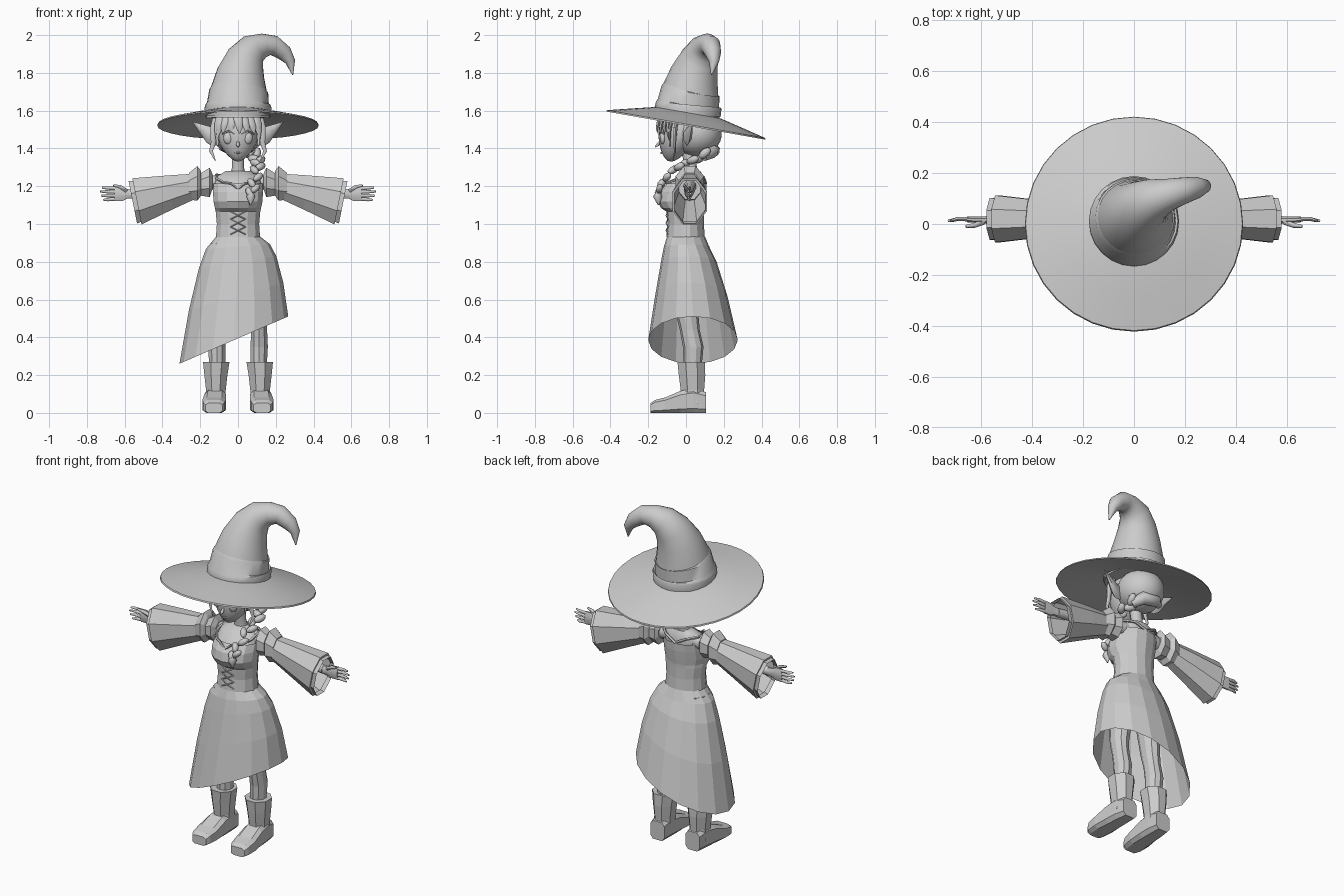
import bpy, bmesh, math
from mathutils import Vector, Matrix


def finish(name, bm, smooth=None, mirror=False):
    bmesh.ops.recalc_face_normals(bm, faces=bm.faces)
    me = bpy.data.meshes.new(name)
    bm.to_mesh(me)
    bm.free()
    ob = bpy.data.objects.new(name, me)
    bpy.context.collection.objects.link(ob)
    if mirror:
        ob.modifiers.new("mirror", 'MIRROR')
    if smooth:
        bpy.ops.object.select_all(action='DESELECT')
        ob.select_set(True)
        bpy.context.view_layer.objects.active = ob
        bpy.ops.object.shade_smooth_by_angle(angle=math.radians(smooth))
    return ob


def skin(bm, rings, caps=True):
    """Bridge rings of points with quads."""
    vs = [[bm.verts.new(p) for p in r] for r in rings]
    n = len(vs[0])
    for a, b in zip(vs, vs[1:]):
        for i in range(n):
            j = (i + 1) % n
            bm.faces.new((a[i], a[j], b[j], b[i]))
    if caps:
        bm.faces.new(vs[0])
        bm.faces.new(vs[-1])


def loft(name, rings, n=8, axis='z', caps=True, power=1, smooth=None, mirror=False):
    """Rings are (x, y, z, half width, half height[, shear])."""
    out = []
    for x, y, z, a, b, *sh in rings:
        ring = []
        for i in range(n):
            t = 2 * math.pi * (i + .5) / n
            c, s = [math.copysign(abs(v) ** power, v) / math.cos(math.pi / n) ** power
                    for v in (math.cos(t), math.sin(t))]
            off = {'z': (c * a, s * b, 0), 'y': (c * a, 0, s * b),
                   'x': ((sh[0] if sh else 0) * s * b, c * a, s * b)}[axis]
            ring.append(Vector((x, y, z)) + Vector(off))
        out.append(ring)
    bm = bmesh.new()
    skin(bm, out, caps)
    return finish(name, bm, smooth, mirror)


def tube(bm, pts, n=6, caps=True, flat=1.0):
    """Tapered tube through (x, y, z, radius) points."""
    ps = [Vector(p[:3]) for p in pts]
    rings, last, u = [], None, None
    for i, p in enumerate(ps):
        t = (ps[min(i + 1, len(ps) - 1)] - ps[max(i - 1, 0)]).normalized()
        if u is None:
            ref = Vector((1, 0, 0)) if abs(t.x) < .8 else Vector((0, 0, 1))
            u = (ref - t * ref.dot(t)).normalized()
        else:
            u = last.rotation_difference(t) @ u
        last, v, r = t, t.cross(u), pts[i][3]
        rings.append([p + u * r * math.cos(2 * math.pi * k / n)
                      + v * r * flat * math.sin(2 * math.pi * k / n) for k in range(n)])
    skin(bm, rings, caps)


def tubes(name, paths, n=6, caps=True, flat=1.0, smooth=None, mirror=False):
    bm = bmesh.new()
    for p in paths:
        tube(bm, p, n, caps, flat)
    return finish(name, bm, smooth, mirror)


def ball(bm, loc, size, rot=None, seg=12):
    m = Matrix.Translation(loc) @ (rot or Matrix.Identity(4)) @ Matrix.Diagonal((*size, 1))
    return bmesh.ops.create_uvsphere(bm, u_segments=seg, v_segments=seg * 2 // 3,
                                     radius=1, matrix=m)['verts']


# Hat brim: shallow cone, tilted down at the back
prof = [(.15, .068), (.18, .064), (.30, .035), (.425, .004), (.428, -.004), (.30, .02), (.12, .055)]
bm = bmesh.new()
skin(bm, [[(r * math.cos(k * math.pi / 16), r * math.sin(k * math.pi / 16), z) for k in range(32)]
          for r, z in prof], caps=False)
bm.transform(Matrix.Translation((0, 0, 1.525)) @ Matrix.Rotation(math.radians(-10), 4, 'X'))
finish("hat_brim", bm, 35)

# Bent hat crown with band
crown = [(0, .01, 1.56, .168), (0, .012, 1.63, .163), (.005, .025, 1.715, .148),
         (.015, .045, 1.80, .126), (.04, .072, 1.875, .103), (.08, .097, 1.925, .083),
         (.135, .115, 1.945, .064), (.19, .13, 1.945, .053), (.245, .143, 1.905, .043),
         (.277, .148, 1.86, .027), (.29, .135, 1.79, .003)]
tubes("hat_crown", [crown], 24, smooth=50)
tubes("hat_band", [[(0, .01, 1.57, .173), (0, .011, 1.615, .177), (0, .012, 1.632, .172),
                    (0, .013, 1.637, .164), (.004, .024, 1.705, .156), (.005, .027, 1.715, .145)]],
      24, caps=False, smooth=40)

# Head with pointed chin
bm = bmesh.new()
for v in ball(bm, (0, 0, 0), (1, 1, 1), seg=20):
    x, y, z = v.co
    t = max(0, -z)
    v.co = (.11 * x * (1 - .35 * t * t), -.03 + .115 * y * (1 - .35 * t) - .05 * t, 1.48 + .15 * z)
finish("head", bm, 60)
bm = bmesh.new()
ball(bm, (.05, -.122, 1.455), (.028, .017, .034))
finish("eye", bm, 60, True)
tubes("eyelid", [[(.02, -.141, 1.475, .003), (.05, -.142, 1.492, .006), (.083, -.116, 1.478, .004)]],
      5, mirror=True)
tubes("nose", [[(0, -.136, 1.44, .005), (0, -.15, 1.42, .010), (0, -.163, 1.408, .004)]], 6, smooth=60)
tubes("mouth", [[(-.028, -.119, 1.383, .002), (0, -.132, 1.375, .005), (.028, -.119, 1.383, .002)]])
loft("ear", [(.09, .0, 1.46, .015, .035), (.135, .005, 1.462, .018, .043), (.165, .015, 1.475, .016, .04),
             (.20, .025, 1.505, .01, .022), (.24, .035, 1.54, .001, .002)], 6, 'x', mirror=True, smooth=50)

# Hair: rounded back, fringe and side locks
bm = bmesh.new()
ball(bm, (0, .055, 1.48), (.128, .135, .122), seg=20)
finish("hair_back", bm, 60)
fringe = []
for x0, x1, zt in [(-.09, -.10, 1.45), (-.06, -.075, 1.475), (-.03, -.035, 1.46), (.0, .008, 1.48),
                   (.03, .045, 1.465), (.06, .08, 1.475), (.09, .105, 1.45)]:
    d = .55 * abs(x0)
    fringe.append([(x0 * .8, -.09 + d, 1.61, .02), (x0, -.142 + d, 1.555, .024),
                   (x1, -.152 + d * 1.1, 1.51, .017), (x1 * 1.1, -.152 + d * 1.2, zt, .002)])
tubes("fringe", fringe, 6, flat=.5, smooth=60)
tubes("side_lock", [[(.11, -.04, 1.58, .02), (.128, -.055, 1.51, .019), (.13, -.06, 1.43, .014),
                     (.143, -.058, 1.385, .01), (.12, -.07, 1.335, .002)],
                    [(.10, -.07, 1.58, .02), (.112, -.085, 1.50, .014), (.108, -.085, 1.41, .003)]],
      6, flat=.6, mirror=True, smooth=60)
tubes("hair_sweep", [[(-.09, .10, 1.41, .02), (-.03, .15, 1.39, .032), (.05, .14, 1.385, .036),
                      (.09, .09, 1.36, .028)]], 8, smooth=60)

# Braid over the shoulder, made of paired leaning lobes
path = [Vector(p) for p in [(.07, .12, 1.385), (.10, .07, 1.35), (.107, .0, 1.325), (.10, -.07, 1.285),
                            (.085, -.13, 1.215), (.072, -.148, 1.165)]]
bm = bmesh.new()
for k in range(11):
    f = k / 10 * (len(path) - 1.001)
    a, b = path[int(f)], path[int(f) + 1]
    t = (b - a).normalized()
    side = t.cross(Vector((0, -1, .6))).normalized()
    s = -1 if k % 2 else 1
    axis = (t - side * s * .7).normalized()
    w = 1 - .025 * k
    ball(bm, a.lerp(b, f % 1) + side * s * .017 * w, (.024 * w, .024 * w, .04 * w),
         axis.to_track_quat('Z', 'Y').to_matrix().to_4x4(), 8)
tube(bm, [(.072, -.148, 1.165, .014), (.068, -.15, 1.145, .024), (.066, -.145, 1.10, .004)], 8)
finish("braid", bm, 60)

# Neck, chest and bodice: (z, half width, front y, back y)
loft("neck", [(0, .035, 1.25, .045, .04), (0, .025, 1.30, .031, .031), (0, .01, 1.40, .032, .034)],
     10, smooth=60)


def body(name, rows, **kw):
    return loft(name, [(0, (f + b) / 2, z, w, (b - f) / 2) for z, w, f, b in rows], 14, **kw)


body("chest", [(1.16, .125, -.12, .09), (1.21, .122, -.095, .095), (1.25, .115, -.045, .092),
               (1.28, .065, -.01, .075)], smooth=50)
body("bodice", [(.93, .117, -.102, .097), (1.0, .112, -.095, .092), (1.065, .118, -.10, .092),
                (1.085, .122, -.13, .093), (1.12, .13, -.148, .098), (1.17, .132, -.138, .104),
                (1.215, .13, -.105, .106)], caps=False)
tubes("neckline", [[(0, -.125, 1.185, .006), (.035, -.118, 1.215, .007), (.075, -.095, 1.22, .007),
                    (.115, -.04, 1.24, .008), (.115, .05, 1.26, .008), (.07, .092, 1.25, .008),
                    (0, .104, 1.215, .008)]], 5, mirror=True)
tubes("lacing", [[(-.04, -.096, z, .003), (0, -.106, z + .02, .003), (.04, -.096, z + .04, .003)]
                 for z in (.945, .985, 1.025)], 4, mirror=True)

# Skirt with slanted hem
rows = [(0, 0, .115, 0, .10), (.1, 0, .17, .003, .12), (.25, -.002, .205, .015, .148),
        (.58, -.01, .25, .028, .192), (1, -.022, .288, .037, .237)]
rings = []
for t, cx, rx, cy, ry in rows:
    ring = []
    for k in range(16):
        c, s = math.cos(k * math.pi / 8), math.sin(k * math.pi / 8)
        hem = .395 + .435 * (-.022 + .288 * c)
        ring.append((cx + rx * c, cy + ry * s, .935 * (1 - t) + hem * t))
    rings.append(ring)
bm = bmesh.new()
skin(bm, rings, caps=False)
finish("skirt", bm)

# Arms, puffed shoulder, flared sleeves and cuffs
loft("arm", [(.09, .03, 1.225, .036, .038), (.16, .025, 1.215, .034, .036), (.35, .018, 1.185, .028, .03),
             (.56, .015, 1.16, .02, .024)], 8, 'x', mirror=True, smooth=50)
loft("shoulder_puff", [(.135, .022, 1.225, .045, .04), (.15, .02, 1.22, .065, .078),
                       (.195, .02, 1.21, .052, .06), (.20, .02, 1.215, .06, .07),
                       (.215, .02, 1.215, .075, .092), (.26, .02, 1.20, .058, .07)], 8, 'x', mirror=True)
loft("sleeve", [(.23, .02, 1.20, .054, .066, .1), (.36, .02, 1.167, .072, .09, .15),
                (.535, .02, 1.12, .092, .122, .2)], 8, 'x', caps=False, mirror=True)
loft("cuff", [(.535, .02, 1.12, .092, .122, .2), (.533, .02, 1.12, .08, .108, .2),
              (.557, .02, 1.115, .082, .112, .2)], 8, 'x', caps=False, mirror=True)

# Hands
loft("palm", [(.55, .015, 1.16, .02, .023), (.585, .016, 1.16, .014, .025), (.61, .017, 1.16, .013, .037),
              (.655, .018, 1.16, .011, .038)], 8, 'x', mirror=True, smooth=50)
tubes("fingers", [[(.645, .018, 1.16 + d, .0095), (.69, .02, 1.16 + d * 1.1, .009),
                   (e, .012, 1.16 + d * 1.15, .005)]
                  for d, e in ((-.028, .712), (-.009, .725), (.01, .73), (.028, .72))]
      + [[(.59, .008, 1.175, .011), (.625, -.005, 1.198, .010), (.66, -.01, 1.205, .006)]],
      6, smooth=60, mirror=True)

# Legs and boots
loft("leg", [(.11, .035, .24, .042, .045), (.112, .038, .35, .046, .052), (.112, .02, .44, .042, .05),
             (.11, .008, .51, .046, .056), (.095, .005, .70, .06, .072), (.075, .005, .90, .065, .08)],
     10, mirror=True)
loft("boot_shaft", [(.12, .032, .05, .052, .068), (.117, .034, .12, .052, .062), (.117, .032, .20, .061, .07),
                    (.115, .028, .27, .07, .073), (.115, .028, .268, .055, .058)], 8, mirror=True)
loft("boot_foot", [(.117, .105, .055, .046, .055), (.12, .04, .065, .054, .065), (.122, -.03, .058, .058, .058),
                   (.126, -.11, .041, .062, .041), (.128, -.165, .034, .056, .034),
                   (.128, -.187, .026, .045, .026)], 8, 'y', power=.5, mirror=True)
